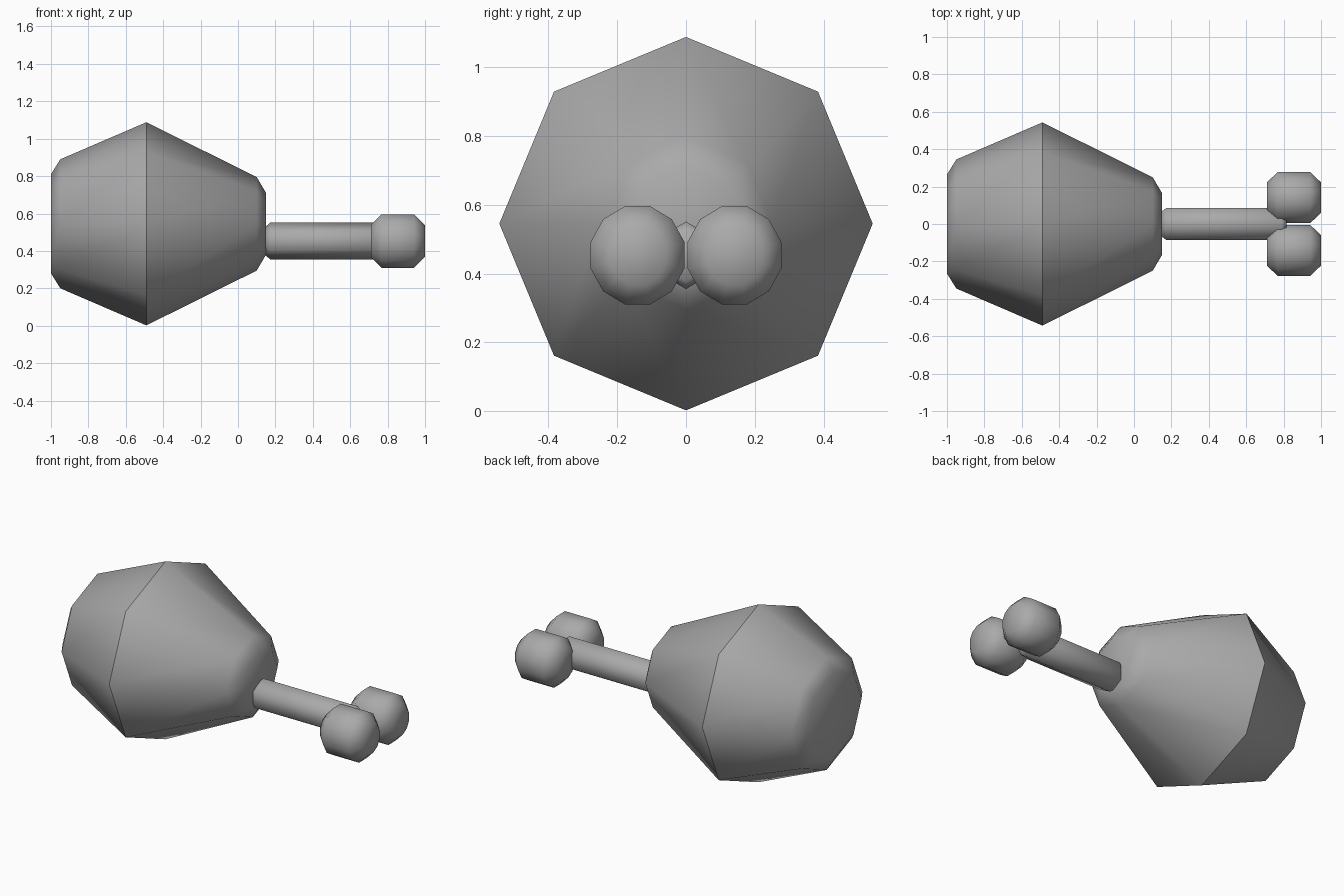
import bpy
import bmesh
from math import cos, sin, pi, radians

if "Cube" in bpy.data.objects:
    bpy.data.objects.remove(bpy.data.objects["Cube"], do_unlink=True)

grey = bpy.data.materials.new("plain grey")
grey.use_nodes = True
COLOUR = (0.4, 0.4, 0.4, 1)
grey.diffuse_color = COLOUR
grey.node_tree.nodes["Principled BSDF"].inputs["Base Color"].default_value = COLOUR


def lathe_x(name, profile, sides, y, z, turn=0.0, squash=1.0, sharp=45):
    """Closed solid turned around an axis parallel to x; profile is (x, radius)."""
    bm = bmesh.new()
    rings = []
    for x, r in profile:
        angles = [turn + 2 * pi * i / sides for i in range(sides)]
        rings.append([bm.verts.new((x, r * squash * sin(a), r * cos(a))) for a in angles])
    for a, b in zip(rings, rings[1:]):
        for i in range(sides):
            j = (i + 1) % sides
            bm.faces.new((a[i], a[j], b[j], b[i]))
    bm.faces.new(rings[0])
    bm.faces.new(rings[-1])
    bmesh.ops.recalc_face_normals(bm, faces=bm.faces)
    mesh = bpy.data.meshes.new(name)
    bm.to_mesh(mesh)
    bm.free()
    mesh.materials.append(grey)
    obj = bpy.data.objects.new(name, mesh)
    obj.location = (0, y, z)
    bpy.context.collection.objects.link(obj)
    bpy.ops.object.select_all(action="DESELECT")
    obj.select_set(True)
    bpy.context.view_layer.objects.active = obj
    bpy.ops.object.shade_smooth_by_angle(angle=radians(sharp))
    return obj


# Faceted double-tapered body with chamfered ends
body = [(-1, 0.265), (-0.95, 0.345), (-0.49, 0.543), (0.1, 0.25), (0.15, 0.165)]
lathe_x("meat_body", body, 8, 0, 0.545)

# Six-sided shaft with chamfered ends
shaft = [(0.145, 0.075), (0.172, 0.098), (0.79, 0.098), (0.815, 0.075)]
lathe_x("bone_shaft", shaft, 6, 0, 0.453, sharp=75)

# Pair of rounded knobs at the shaft end
knob = [(0.71, 0.088), (0.768, 0.148), (0.942, 0.148), (1, 0.088)]
for side, y in (("front", -0.141), ("back", 0.141)):
    lathe_x(side + "_bone_knob", knob, 12, y, 0.453, turn=pi / 12, squash=0.955, sharp=60)
